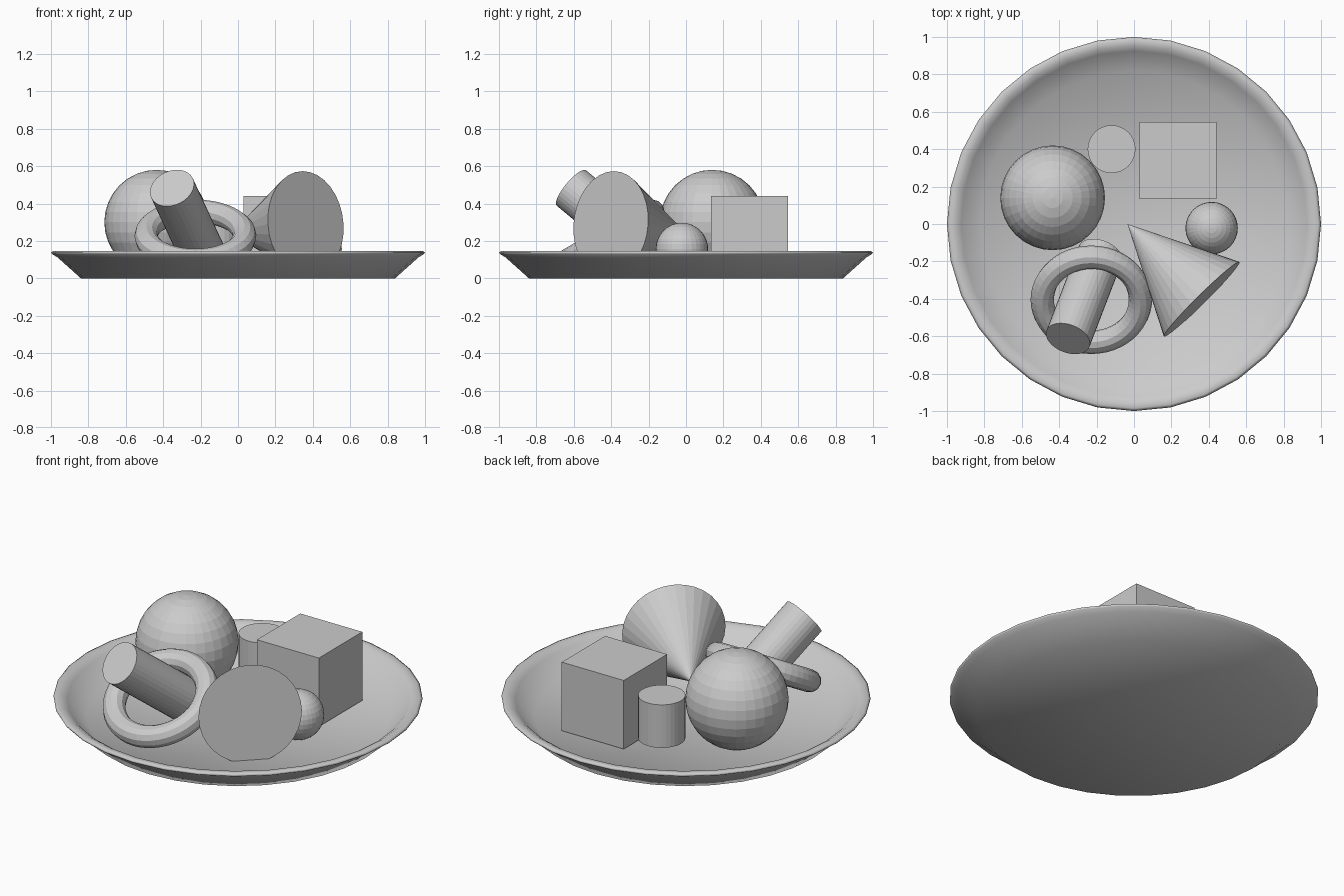
import bpy, math
from mathutils import Vector

if "Cube" in bpy.data.objects:
    bpy.data.objects.remove(bpy.data.objects["Cube"])


def finish(name, rot=None):
    ob = bpy.context.object
    ob.name = name
    ob.data.name = name
    if rot:
        ob.rotation_euler = rot
    return ob


def aim(start, end):
    """Midpoint, length and rotation of an axis running start -> end."""
    a, b = Vector(start), Vector(end)
    d = b - a
    return (a + b) / 2, d.length, d.to_track_quat('Z', 'Y').to_euler()


def lathe(name, profile, sides):
    """Revolve (radius, z) points around z, closing both ends with a fan."""
    n = len(profile)
    verts, faces = [], []
    for i in range(sides):
        t = 2 * math.pi * i / sides
        verts += [(r * math.cos(t), r * math.sin(t), z) for r, z in profile]
    low, high = len(verts), len(verts) + 1
    verts += [(0, 0, profile[0][1]), (0, 0, profile[-1][1])]
    for i in range(sides):
        a, b = i * n, (i + 1) % sides * n
        faces.append((low, b, a))
        faces += [(a + k, b + k, b + k + 1, a + k + 1) for k in range(n - 1)]
        faces.append((high, a + n - 1, b + n - 1))
    me = bpy.data.meshes.new(name)
    me.from_pydata(verts, [], faces)
    me.polygons.foreach_set("use_smooth", [True] * len(me.polygons))
    ob = bpy.data.objects.new(name, me)
    bpy.context.collection.objects.link(ob)
    return ob


# Shallow plate with a rolled lip
lathe("plate", [(0.84, 0), (0.965, 0.112), (0.995, 0.13), (1.0, 0.14),
                (0.985, 0.147), (0.955, 0.144), (0.925, 0.125), (0.82, 0.025)], 32)

# Balls
for name, r, loc in (("large_ball", 0.28, (-0.435, 0.14, 0.30)),
                     ("small_ball", 0.14, (0.415, -0.022, 0.157))):
    bpy.ops.mesh.primitive_uv_sphere_add(segments=32, ring_count=16, radius=r, location=loc)
    finish(name)

# Cube
bpy.ops.mesh.primitive_cube_add(size=0.41, location=(0.235, 0.34, 0.235))
finish("cube")

# Upright cylinder
bpy.ops.mesh.primitive_cylinder_add(vertices=32, radius=0.128, depth=0.257,
                                    location=(-0.12, 0.40, 0.21))
finish("upright_cylinder")

# Cylinder leaning through the ring
mid, length, rot = aim((-0.18, -0.162, 0.11), (-0.353, -0.613, 0.483))
bpy.ops.mesh.primitive_cylinder_add(vertices=32, radius=0.123, depth=length, location=mid)
finish("leaning_cylinder", rot)

# Tilted ring
bpy.ops.mesh.primitive_torus_add(major_segments=48, minor_segments=12, major_radius=0.2625,
                                 minor_radius=0.0625, location=(-0.228, -0.405, 0.227))
finish("ring", (math.radians(30), 0, 0))

# Cone lying on its side, base facing front right
mid, length, rot = aim((0.362, -0.402, 0.29), (-0.035, 0.0, 0.243))
bpy.ops.mesh.primitive_cone_add(vertices=32, radius1=0.284, radius2=0, depth=length, location=mid)
finish("cone", rot)
